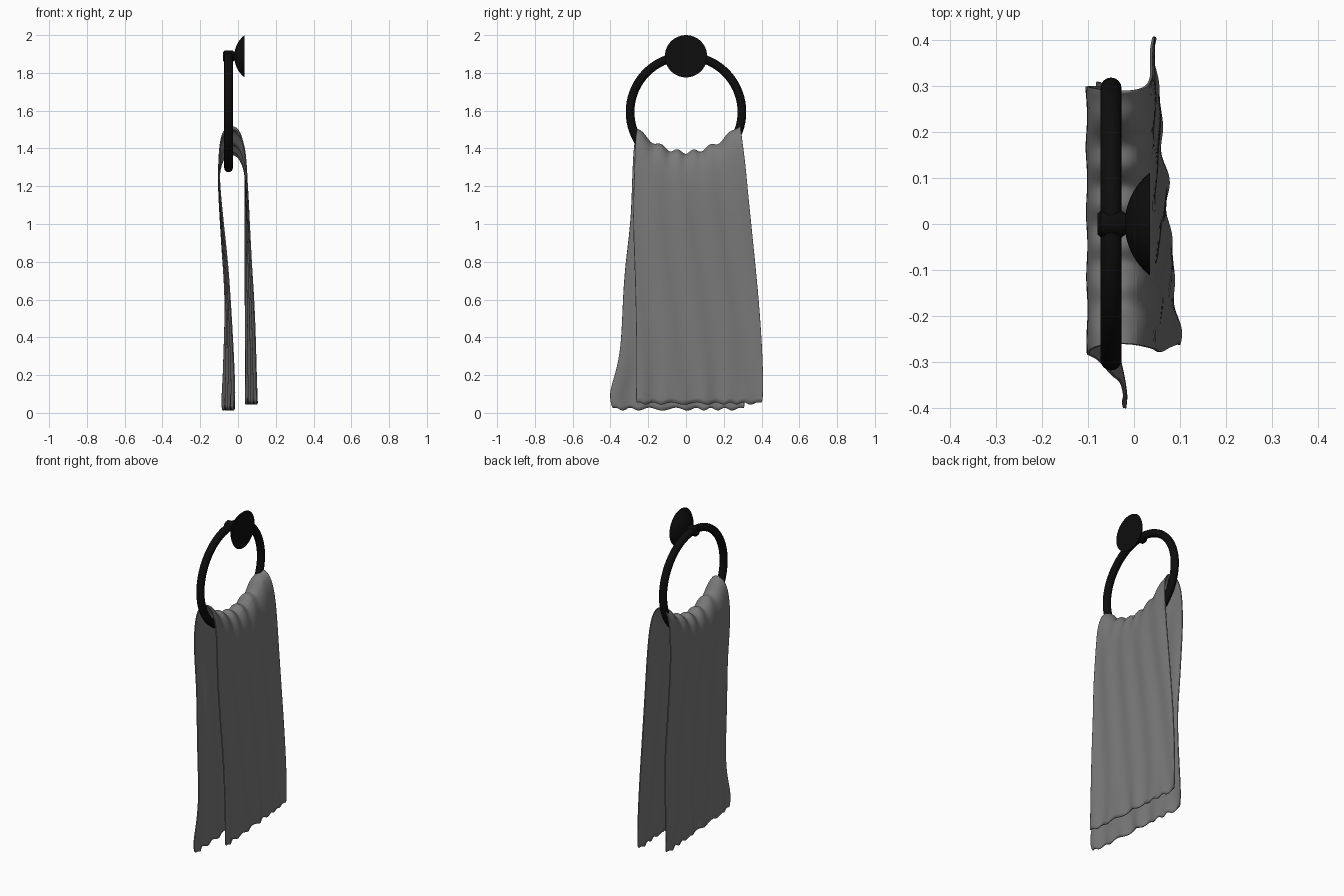
import bpy, bmesh
from math import sin, cos, pi, sqrt, radians

old = bpy.data.objects.get("Cube")
if old:
    bpy.data.objects.remove(old, do_unlink=True)


def material(name, rgb):
    m = bpy.data.materials.new(name)
    m.use_nodes = True
    m.diffuse_color = (*rgb, 1)
    bsdf = m.node_tree.nodes["Principled BSDF"]
    bsdf.inputs["Base Color"].default_value = (*rgb, 1)
    bsdf.inputs["Roughness"].default_value = 0.8
    return m


black = material("matte black", (0.004, 0.004, 0.004))
grey = material("towel grey", (0.19, 0.19, 0.19))


def finish(name, bm, mat):
    bmesh.ops.recalc_face_normals(bm, faces=bm.faces)
    mesh = bpy.data.meshes.new(name)
    bm.to_mesh(mesh)
    bm.free()
    mesh.materials.append(mat)
    ob = bpy.data.objects.new(name, mesh)
    bpy.context.collection.objects.link(ob)
    bpy.ops.object.select_all(action="DESELECT")
    ob.select_set(True)
    bpy.context.view_layer.objects.active = ob
    bpy.ops.object.shade_smooth_by_angle(angle=radians(40))
    return ob


def lathe(name, profile, centre_z, mat, steps=48):
    """Spin (x, radius) points about a horizontal axis along x."""
    bm = bmesh.new()
    verts = [bm.verts.new((x, 0, centre_z + r)) for x, r in profile]
    edges = [bm.edges.new(pair) for pair in zip(verts, verts[1:])]
    bmesh.ops.spin(bm, geom=verts + edges, cent=(0, 0, centre_z), axis=(1, 0, 0),
                   angle=2 * pi, steps=steps)
    bmesh.ops.remove_doubles(bm, verts=bm.verts, dist=0.0001)
    return finish(name, bm, mat)


# Wall mount: a domed plate with its flat side to the wall
BASE, RISE, MOUNT_Z = 0.112, 0.055, 1.888
ball = (BASE ** 2 + RISE ** 2) / (2 * RISE)
dome = []
for i in range(13):
    x = RISE * (i / 12) ** 2
    dome.append((x - 0.02, sqrt(max(0, ball ** 2 - (ball - x) ** 2))))
lathe("wall_mount", dome + [(0.035, 0)], MOUNT_Z, black)

# Short post that grips the ring
lathe("ring_post", [(-0.08, 0), (-0.08, 0.022), (-0.072, 0.03), (-0.028, 0.03),
                    (-0.015, 0.02), (0, 0.02), (0, 0)], MOUNT_Z, black, 24)

# Hanging ring
RING_R, TUBE_R, RING_X, RING_Z = 0.296, 0.023, -0.05, 1.593
bpy.ops.mesh.primitive_torus_add(major_radius=RING_R, minor_radius=TUBE_R,
                                 major_segments=72, minor_segments=16,
                                 location=(RING_X, 0, RING_Z), rotation=(0, pi / 2, 0))
ring = bpy.context.object
ring.name = "ring"
ring.data.materials.append(black)
bpy.ops.object.shade_smooth_by_angle(angle=radians(60))

# Towel: strips across y, from one hem over the ring to the other hem
# (height, share of saddle shape, x at low y, x at high y, low y, high y)
CREST = 1.45
rows = [
    (0.02, 0, -0.025, -0.08, -0.39, 0.31),
    (0.1, 0, -0.02, -0.085, -0.41, 0.31),
    (0.2, 0, -0.022, -0.08, -0.375, 0.31),
    (0.35, 0, -0.03, -0.075, -0.342, 0.305),
    (0.6, 0, -0.045, -0.065, -0.335, 0.3),
    (0.8, 0, -0.058, -0.08, -0.32, 0.3),
    (1, 0, -0.078, -0.09, -0.292, 0.3),
    (1.2, 0.3, -0.1, -0.103, -0.285, 0.3),
    (1.33, 0.8, -0.1, -0.1, -0.28, 0.3),
    (1.41, 1, -0.088, -0.088, -0.268, 0.295),
    (CREST, 1, -0.06, -0.06, -0.262, 0.29),
    (1.457, 1, -0.03, -0.03, -0.26, 0.288),
    (1.44, 1, 0.005, 0.005, -0.262, 0.29),
    (1.37, 0.9, 0.035, 0.03, -0.27, 0.3),
    (1.27, 0.6, 0.046, 0.038, -0.272, 0.315),
    (1.15, 0.2, 0.052, 0.042, -0.278, 0.328),
    (1, 0, 0.06, 0.04, -0.28, 0.345),
    (0.8, 0, 0.067, 0.038, -0.272, 0.365),
    (0.6, 0, 0.08, 0.036, -0.266, 0.385),
    (0.35, 0, 0.09, 0.038, -0.262, 0.403),
    (0.15, 0, 0.095, 0.04, -0.262, 0.41),
    (0.05, 0, 0.097, 0.042, -0.265, 0.405),
]
COLS = 60


def saddle(y):
    """Crest height over the ring, with gathered pleats."""
    pleat = 0.011 * sin(62 * y + 1.5 * sin(9 * y) - 1.4)
    return 1.375 + 0.135 * min(1.1, (y / 0.275) ** 2) + pleat


bm = bmesh.new()
grid = []
for z, share, xa, xb, ya, yb in rows:
    line = []
    for c in range(COLS + 1):
        t = c / COLS
        y = ya + (yb - ya) * t
        height = z + share * (saddle(y) - CREST)
        hem = max(0, 1 - z / 0.2)
        height += hem * 0.009 * sin(45 * t + 2 * sin(8 * t))
        fold = 0.004 * (1 - share) * sin(26 * t + 3 * z) * (1 if z < 1.3 else 0)
        curl = hem * 0.005 * sin(38 * t)
        line.append(bm.verts.new((xa + (xb - xa) * t + fold + curl, y, height)))
    grid.append(line)
for low, high in zip(grid, grid[1:]):
    for c in range(COLS):
        bm.faces.new((low[c], low[c + 1], high[c + 1], high[c]))
towel = finish("towel", bm, grey)
smooth = towel.modifiers.new("smooth", "SUBSURF")
smooth.levels = smooth.render_levels = 2
thick = towel.modifiers.new("thickness", "SOLIDIFY")
thick.thickness, thick.offset = 0.006, 0
